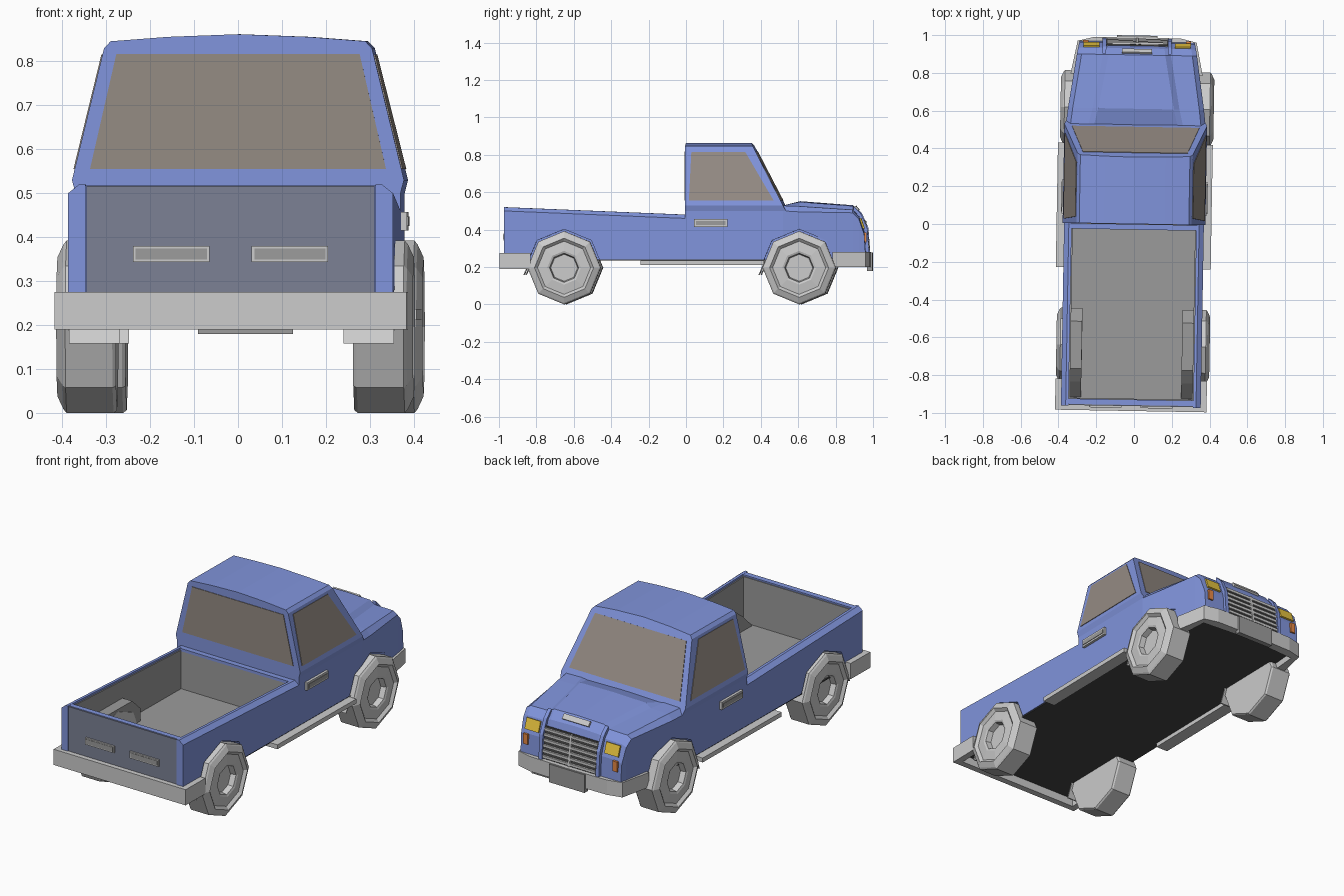
import bpy, bmesh, math
from mathutils import Matrix, Vector

if "Cube" in bpy.data.objects:
    bpy.data.objects.remove(bpy.data.objects["Cube"])


def material(name, rgb):
    m = bpy.data.materials.new(name)
    m.diffuse_color = (*rgb, 1)
    m.use_nodes = True
    m.node_tree.nodes["Principled BSDF"].inputs["Base Color"].default_value = m.diffuse_color
    return m


BLUE = material("blue_paint", (0.22, 0.30, 0.72))
GLASS = material("tinted_glass", (0.30, 0.26, 0.23))
PANEL = material("tailgate_grey_blue", (0.20, 0.22, 0.30))
DARK = material("underside_dark", (0.06, 0.06, 0.06))
LINER = material("bed_liner_grey", (0.33, 0.33, 0.33))
YELLOW = material("headlight_yellow", (0.80, 0.55, 0.05))
ORANGE = material("indicator_orange", (0.80, 0.25, 0.06))


def loft(name, loops, mat=None, mirror=False):
    """Skin equal-length closed loops and cap both ends."""
    bm = bmesh.new()
    rings = [[bm.verts.new(p) for p in loop] for loop in loops]
    n = len(rings[0])
    for a, b in zip(rings, rings[1:]):
        for i in range(n):
            j = (i + 1) % n
            bm.faces.new((a[i], a[j], b[j], b[i]))
    bm.faces.new(rings[0][::-1])
    bm.faces.new(rings[-1])
    bmesh.ops.recalc_face_normals(bm, faces=bm.faces)
    me = bpy.data.meshes.new(name)
    bm.to_mesh(me)
    bm.free()
    ob = bpy.data.objects.new(name, me)
    bpy.context.collection.objects.link(ob)
    if mat:
        me.materials.append(mat)
    if mirror:
        ob.modifiers.new("mirror", 'MIRROR').use_mirror_merge = False
    return ob


def side_prism(name, yz, x0, x1, mat=None, mirror=False):
    return loft(name, [[(x, y, z) for y, z in yz] for x in (x0, x1)], mat, mirror)


def plan_prism(name, xy, z0, z1, mat=None, mirror=False):
    return loft(name, [[(x, y, z) for x, y in xy] for z in (z0, z1)], mat, mirror)


def box(name, x, y, z, mat=None, mirror=False):
    corners = [(x[0], y[0]), (x[1], y[0]), (x[1], y[1]), (x[0], y[1])]
    return plan_prism(name, corners, *z, mat, mirror)


def slab(name, pts, t, mat=None, mirror=False):
    """Thin plate centred on a flat outline."""
    p = [Vector(q) for q in pts]
    n = (p[1] - p[0]).cross(p[2] - p[0]).normalized() * t
    return loft(name, [[q - n for q in p], [q + n for q in p]], mat, mirror)


def both(half):
    """Complete a right-half outline with its reflection."""
    return half + [(-p[0], *p[1:]) for p in reversed(half) if abs(p[0]) > 1e-6]


# Lower cab, fenders and bonnet: sections y, width, side z, edge z, bulge width, centre z
sections = [(0, .37, .50, .53, .25, .53), (.525, .37, .50, .528, .25, .53),
            (.61, .36, .495, .525, .23, .552), (.895, .318, .49, .506, .18, .53),
            (.93, .312, .455, .468, .175, .487), (.958, .306, .375, .385, .17, .40),
            (.965, .304, .27, .275, .17, .28)]
front = loft("front_body", [
    [(x, y, z) for x, z in both([(w, .24), (w, zs), (w - .025, zt), (b, zt + .002),
                                 (b - .03, zc - .004), (0, zc)])]
    for y, w, zs, zt, b, zc in sections], BLUE)

# Upper cab, with sloping windscreen and domed roof
side_x = lambda z: .378 - (z - .53) * .243
screen_y = lambda z: .525 - (z - .53) * .516
roof = both([(.37, .50), (.378, .53), (.305, .83), (.29, .846), (.16, .856), (0, .862)])
loft("cab", [[(x, 0, z) for x, z in roof], [(x, screen_y(z), z) for x, z in roof]], BLUE)

# Windows
pane = [(-.337, .555), (.337, .555), (.277, .817), (-.277, .817)]
slab("windscreen", [(x, screen_y(z), z) for x, z in pane], .003, GLASS)
slab("rear_window", [(x, 0, z) for x, z in pane], .003, GLASS)
slab("side_window", [(side_x(z), y, z) for y, z in
                     [(.022, .555), (.475, .555), (.322, .815), (.034, .815)]], .003, GLASS, True)

# Cargo bed sides, tailgate and liner
bed = loft("bed_side", [[(x, y, z + dz) for x, z, dz in
                         [(.37, .24, 0), (.37, .46, r), (.345, .48, r), (.33, .48, r), (.33, .24, 0)]]
                        for y, r in ((-.968, .04), (0, 0))], BLUE, True)
box("tailgate", (-.33, .33), (-.958, -.93), (.24, .518), BLUE)
box("tailgate_panel", (-.328, .328), (-.964, -.955), (.275, .516), PANEL)
box("tailgate_liner", (-.33, .33), (-.932, -.925), (.25, .51), LINER)
box("bed_floor", (-.33, .33), (-.95, 0), (.24, .262), LINER)
box("bed_front_wall", (-.33, .33), (-.03, -.001), (.25, .465), LINER)
box("bed_front_rim", (-.345, .345), (-.03, -.001), (.465, .48), BLUE)
side_prism("bed_side_liner", [(-.93, .25), (-.01, .25), (-.01, .47), (-.93, .508)], .324, .331, LINER, True)
side_prism("bed_wheel_well", [(-.45, .25), (-.45, .33), (-.52, .396), (-.77, .396),
                              (-.84, .34), (-.92, .262), (-.92, .25)], .265, .33, LINER, True)
for s in (-1, 1):
    box("tailgate_slot", sorted((s * .048, s * .222)), (-.972, -.96), (.343, .38))
    box("tailgate_slot_inset", sorted((s * .054, s * .216)), (-.974, -.96), (.349, .374), LINER)

# Wheels and wheel arches, eight sided
R = .196
octagon = lambda r, x, yc: [(x, yc + r * math.sin(k * math.pi / 4), R + r * math.cos(k * math.pi / 4))
                            for k in range(8)]
tyre = [(.15, .27), (.19, .27), (R, .278), (R, .385), (.188, .392), (.158, .406), (.142, .392),
        (.09, .398), (.078, .394), (.072, .365)]
for name, yc, target in (("rear", -.645, bed), ("front", .612, front)):
    wheel = loft(name + "_wheel", [octagon(r, x, yc) for r, x in tyre], None, True)
    wheel.location.x = .006
    arch = loft(name + "_arch_cutter", [octagon(.206, x, yc) for x in (.337, .5)], BLUE, True)
    arch.hide_render = True
    arch.display_type = 'WIRE'
    cut = target.modifiers.new("arch", 'BOOLEAN')
    cut.operation, cut.object = 'DIFFERENCE', arch
    # Mudflap behind the wheel
    y = yc - .183
    side_prism(name + "_mudflap", [(y, .24), (y + .006, .24), (y - .029, .158), (y - .035, .158)],
               .255, .37, None, True)

# Underside, running boards and door handles
plan_prism("underside", [(-.366, -.96), (.366, -.96), (.366, .525), (.303, .96), (-.303, .96), (-.366, .525)],
           .234, .2405, DARK)
box("running_board", (.34, .41), (-.235, .425), (.212, .236), None, True)
box("door_handle", (.36, .384), (.05, .228), (.415, .457), None, True)
box("door_handle_inset", (.37, .387), (.06, .218), (.425, .447), LINER, True)

# Bumpers and front plate
plan_prism("rear_bumper", [(0, -.99), (.401, -.99), (.401, -.825), (.365, -.825), (.365, -.955), (0, -.955)],
           .19, .275, None, True)
plan_prism("front_bumper", [(0, .99), (.235, .985), (.315, .965), (.35, .79), (.30, .79), (.29, .93), (0, .95)],
           .20, .28, None, True)
box("front_plate", (-.108, .108), (.97, .998), (.18, .278), LINER)

# Grille with surround
face_y = lambda z: .946 + (.46 - z) * .14
slab("grille_back", [(x, face_y(z), z) for x, z in
                     [(-.165, .285), (.165, .285), (.165, .452), (-.165, .452)]], .004, DARK)
for i in range(6):
    z = .298 + i * .028
    box("grille_bar", (-.16, .16), (face_y(z) - .01, face_y(z) + .013), (z - .007, z + .007))
side_prism("grille_centre_bar", [(.95, .288), (.984, .288), (.962, .45), (.94, .45)], -.006, .006)
side_prism("grille_pillar", [(.90, .525), (.938, .487), (.972, .41), (.982, .28), (.94, .28), (.90, .40)],
           .163, .183, BLUE, True)
slab("bonnet_vent", [(x, y, z) for x, y, z in
                     [(-.08, .905, .524), (.08, .905, .524), (.08, .923, .502), (-.08, .923, .502)]], .006)

# Lamps
lamp_y = lambda z: .93 + (.468 - z) * .34
slab("headlight", [(x, lamp_y(z) + .002, z) for x, z in
                   [(.20, .405), (.284, .405), (.284, .46), (.20, .46)]], .007, YELLOW, True)
box("indicator", (.258, .286), (.94, .97), (.33, .385), ORANGE, True)

# The whole truck stands turned by one degree
turn = Matrix.Rotation(math.radians(-1), 4, 'Z')
for ob in bpy.context.collection.objects:
    ob.matrix_basis = turn @ ob.matrix_basis
